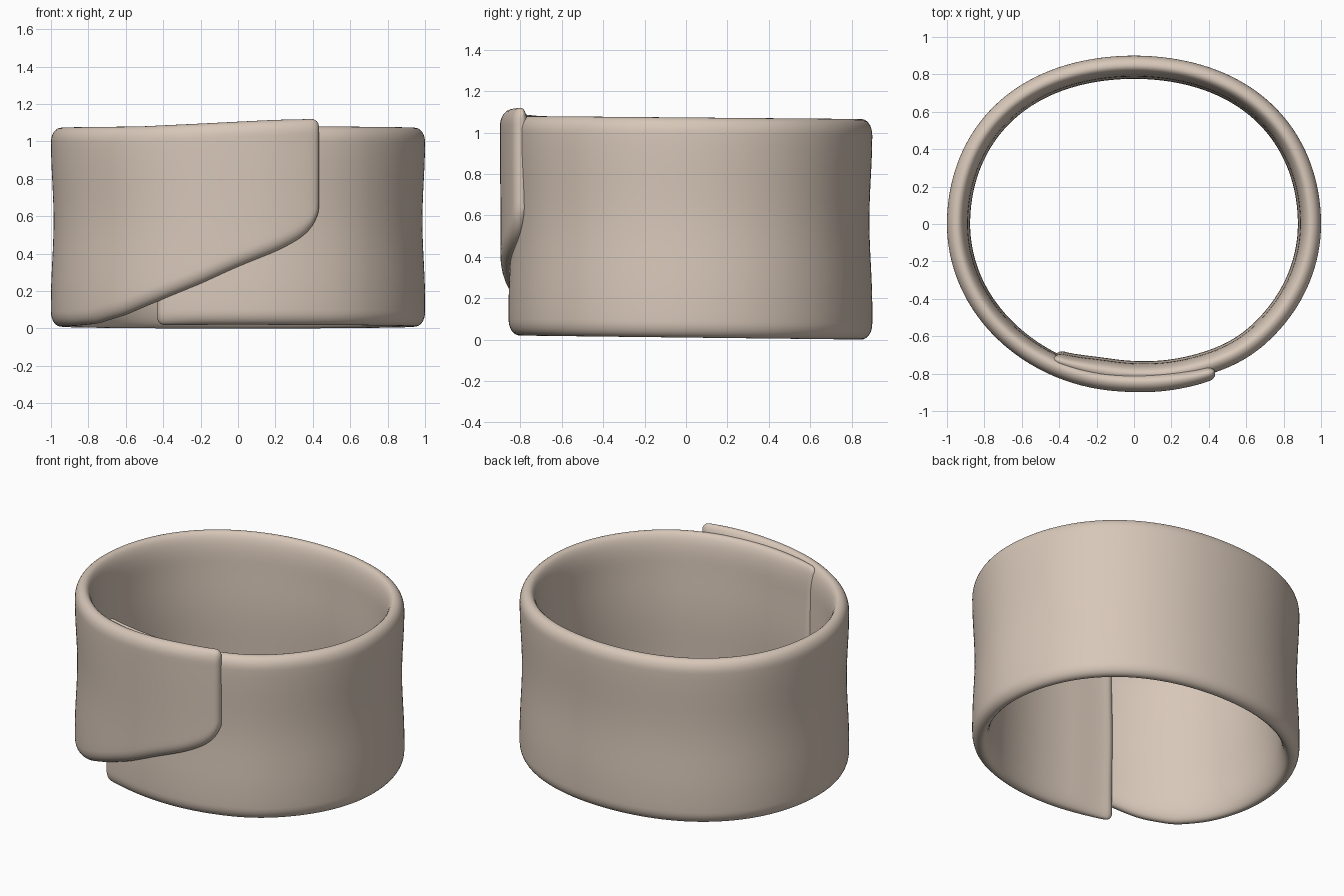
import bpy, bmesh
from math import sin, cos, radians, pi, copysign

if "Cube" in bpy.data.objects:
    bpy.data.objects.remove(bpy.data.objects["Cube"])

# One long strip wrapped around an oval. Angle 0 is the front, positive is +x.
# It starts at the outer flap tip and runs clockwise to the tucked inner end.
START, END = 26.3, -388.0
A, B = 0.945, 0.845          # mid-line radii of the oval

# (angle, value) tables along the strip
OFFSET = [(-388, -.03), (-375, -.05), (-360, -.045), (-340, -.025), (-322, 0),
          (-20, 0), (0, -.003), (15, .01), (27, .035)]
THICK = [(-388, .07), (-372, .11), (10, .11), (20, .095), (27, .075)]
BOTTOM = [(-65, 0), (-52, .01), (-39, .055), (-27, .125), (-12, .22), (0, .31),
          (12, .39), (18, .44), (22, .485), (25, .54), (27, .62)]
TOP = [(-34, 0), (-12, .015), (0, .025), (12, .035), (27, .041)]
WAIST = [(-45, 1), (-10, .2)]


def lerp(table, x):
    if x <= table[0][0]:
        return table[0][1]
    for (x0, y0), (x1, y1) in zip(table, table[1:]):
        if x <= x1:
            return y0 + (y1 - y0) * (x - x0) / (x1 - x0)
    return table[-1][1]


def smooth(table, x, w):
    return sum(lerp(table, x + w * k / 4) for k in range(-4, 5)) / 9


def profile(n_arc=16, n_side=18):
    """Closed cross-section: (side -1..1, end rounding -1..1, height fraction)."""
    pts = []
    for top in (1, -1):
        for i in range(n_arc + 1):                  # rounded rim
            t = pi * i / n_arc
            end = max(0, sin(t)) ** .95 if 0 < i < n_arc else 0
            pts.append((top * copysign(abs(cos(t)) ** .95, cos(t)), top * end, (1 + top) / 2))
        for i in range(1, n_side):                  # wall
            h = i / n_side
            pts.append((-top, 0, 1 - h if top > 0 else h))
    return pts


PROFILE = profile()


def section(phi, shrink):
    """Ring of points at one angle; shrink < 1 rounds the strip ends."""
    p = radians(phi)
    x, y = A * sin(p), -B * cos(p)
    nx, ny = B * sin(p), -A * cos(p)
    length = (nx * nx + ny * ny) ** .5
    nx, ny = nx / length, ny / length
    off = smooth(OFFSET, phi, 6)
    if y > 0:                                       # squarer back corners
        off += .023 * sin(2 * p) ** 2
    half = smooth(THICK, phi, 4) / 2 * shrink
    inset = .04 * (1 - shrink)
    zb = .01 - .01 * y / B + smooth(BOTTOM, phi, 2.5) + inset
    zt = 1.073 - .0075 * y / B + smooth(TOP, phi, 4) - inset
    pinch = -.014 * smooth(WAIST, phi, 8)
    ring = []
    for side, end, h in PROFILE:
        # the rim is rounded more gently on the inside
        r = (.08 if side > 0 else .17) * (.4 + .6 * shrink)
        z = zb + r + (zt - zb - 2 * r) * h + end * r
        waist = pinch * sin(pi * min(1, max(0, (z - .15) / .85))) ** 2
        d = off + waist + side * half
        ring.append((x + nx * d, y + ny * d, z))
    return ring


# stations: rounded cap, even body, rounded cap
CAP = 2.4
caps = [(1 - sin(radians(a)), cos(radians(a))) for a in (88, 75, 60, 45, 30, 15)]
stations = [(START - CAP * (1 - sin(radians(a))), cos(radians(a))) for a in (88, 75, 60, 45, 30, 15)]
N = 300
s0, s1 = START - CAP, END + CAP
stations += [(s0 + (s1 - s0) * i / N, 1) for i in range(N + 1)]
stations += [(END + CAP * d, s) for d, s in reversed(caps)]

bm = bmesh.new()
rings = [[bm.verts.new(c) for c in section(*st)] for st in stations]
n = len(PROFILE)
for r0, r1 in zip(rings, rings[1:]):
    for i in range(n):
        j = (i + 1) % n
        bm.faces.new((r0[i], r0[j], r1[j], r1[i]))
bm.faces.new(rings[0])
bm.faces.new(rings[-1])
bmesh.ops.recalc_face_normals(bm, faces=bm.faces)
mesh = bpy.data.meshes.new("wrapped_band")
bm.to_mesh(mesh)
bm.free()
for f in mesh.polygons:
    f.use_smooth = True

# single beige colour
mat = bpy.data.materials.new("warm beige")
mat.diffuse_color = (.68, .57, .48, 1)
mat.use_nodes = True
mat.node_tree.nodes["Principled BSDF"].inputs["Base Color"].default_value = mat.diffuse_color
mesh.materials.append(mat)
band = bpy.data.objects.new("wrapped_band", mesh)
bpy.context.collection.objects.link(band)
